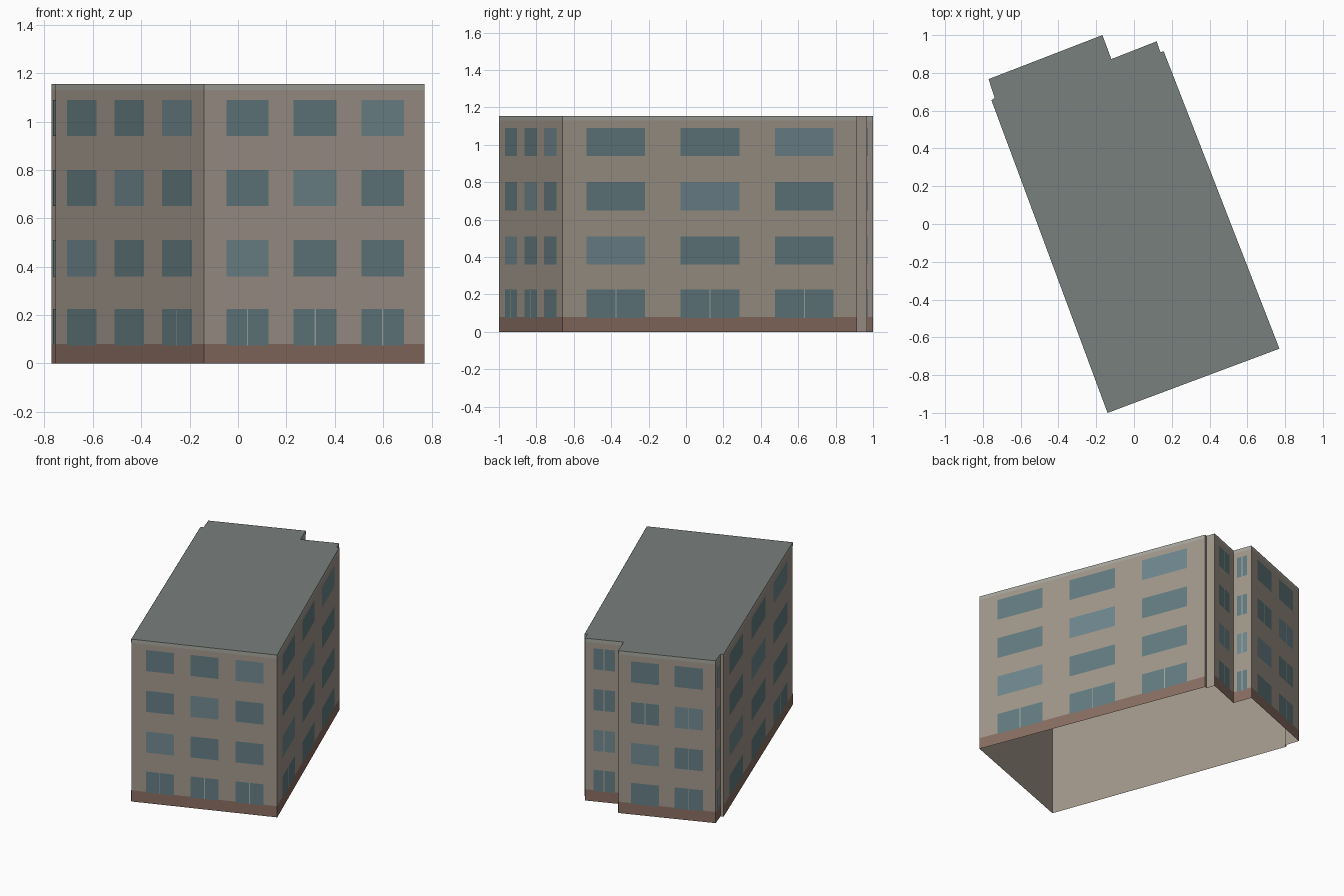
import bpy
from mathutils import Vector

if "Cube" in bpy.data.objects:
    bpy.data.objects.remove(bpy.data.objects["Cube"])

H = 1.155
# Footprint, counter-clockwise from the front corner
PTS = [(-.14, -1.0), (.77, -.66), (.157, .915), (.14, .909), (.12, .967),
       (-.12, .873), (-.167, 1.0), (-.77, .767), (-.737, .667), (-.755, .656)]
FLOORS = [.075, .36, .65, .94]
WIN_H = .15

# Window layouts: (left, right) as fractions of the wall length
FRONT = [(.1, .292), (.406, .6), (.714, .907)]
LONG = [(.08, .28), (.4, .6), (.72, .92)]
BACK = [(.13, .42), (.58, .87)]
NARROW = [(.22, .78)]
# Light panes as (floor, window) and split panes as (floor, window)
LIGHT = {(3, 2), (2, 1), (1, 0)}
GROUND = {(0, 0), (0, 1), (0, 2)}
ALL = {(f, 0) for f in range(4)}
# Wall index: layout, split panes
WALLS = {0: (FRONT, GROUND), 1: (LONG, GROUND), 4: (NARROW, ALL), 5: (NARROW, ALL),
         6: (BACK, {(0, 1), (1, 1), (2, 0), (2, 1)}), 7: (NARROW, ALL),
         9: (LONG, {(0, 2)})}


def make(name, faces, color):
    verts, polys = [], []
    for f in faces:
        polys.append(range(len(verts), len(verts) + len(f)))
        verts += f
    me = bpy.data.meshes.new(name)
    me.from_pydata(verts, [], [list(p) for p in polys])
    ob = bpy.data.objects.new(name, me)
    bpy.context.collection.objects.link(ob)
    mat = bpy.data.materials.new(name)
    mat.diffuse_color = (*color, 1)
    mat.use_nodes = True
    mat.node_tree.nodes["Principled BSDF"].inputs["Base Color"].default_value = mat.diffuse_color
    me.materials.append(mat)


def panel(i, u0, u1, z0, z1, off=0.0):
    """Upright quad on wall i between length fractions u0 and u1."""
    a, b = Vector((*PTS[i], 0)), Vector((*PTS[(i + 1) % len(PTS)], 0))
    d = b - a
    n = Vector((d.y, -d.x, 0)).normalized() * off
    p, q = a + d * u0 + n, a + d * u1 + n
    up = Vector((0, 0, 1))
    return [p + up * z0, q + up * z0, q + up * z1, p + up * z1]


# Facade details laid just over the wall surface
panes, light_panes, mullions = [], [], []
for i, (layout, split) in WALLS.items():
    length = (Vector(PTS[i]) - Vector(PTS[(i + 1) % len(PTS)])).length
    for f, z in enumerate(FLOORS):
        for k, (u0, u1) in enumerate(layout):
            target = light_panes if (f, k) in LIGHT else panes
            target.append(panel(i, u0, u1, z, z + WIN_H, .002))
            if (f, k) in split:
                c, w = (u0 + u1) / 2, .003 / length
                mullions.append(panel(i, c - w, c + w, z, z + WIN_H, .003))

# Shell: open underneath, flat roof on top
make("walls", [panel(i, 0, 1, 0, H) for i in range(len(PTS))], (.36, .31, .26))
make("roof", [[Vector((x, y, H)) for x, y in PTS]], (.19, .215, .205))
make("brick_base", [panel(i, 0, 1, 0, .08, .001) for i in WALLS], (.25, .155, .12))
make("cornice_band", [panel(i, 0, 1, 1.13, H, .001) for i in WALLS], (.38, .38, .34))
make("windows", panes, (.125, .2, .22))
make("light_windows", light_panes, (.16, .245, .27))
make("window_mullions", mullions, (.36, .40, .38))
